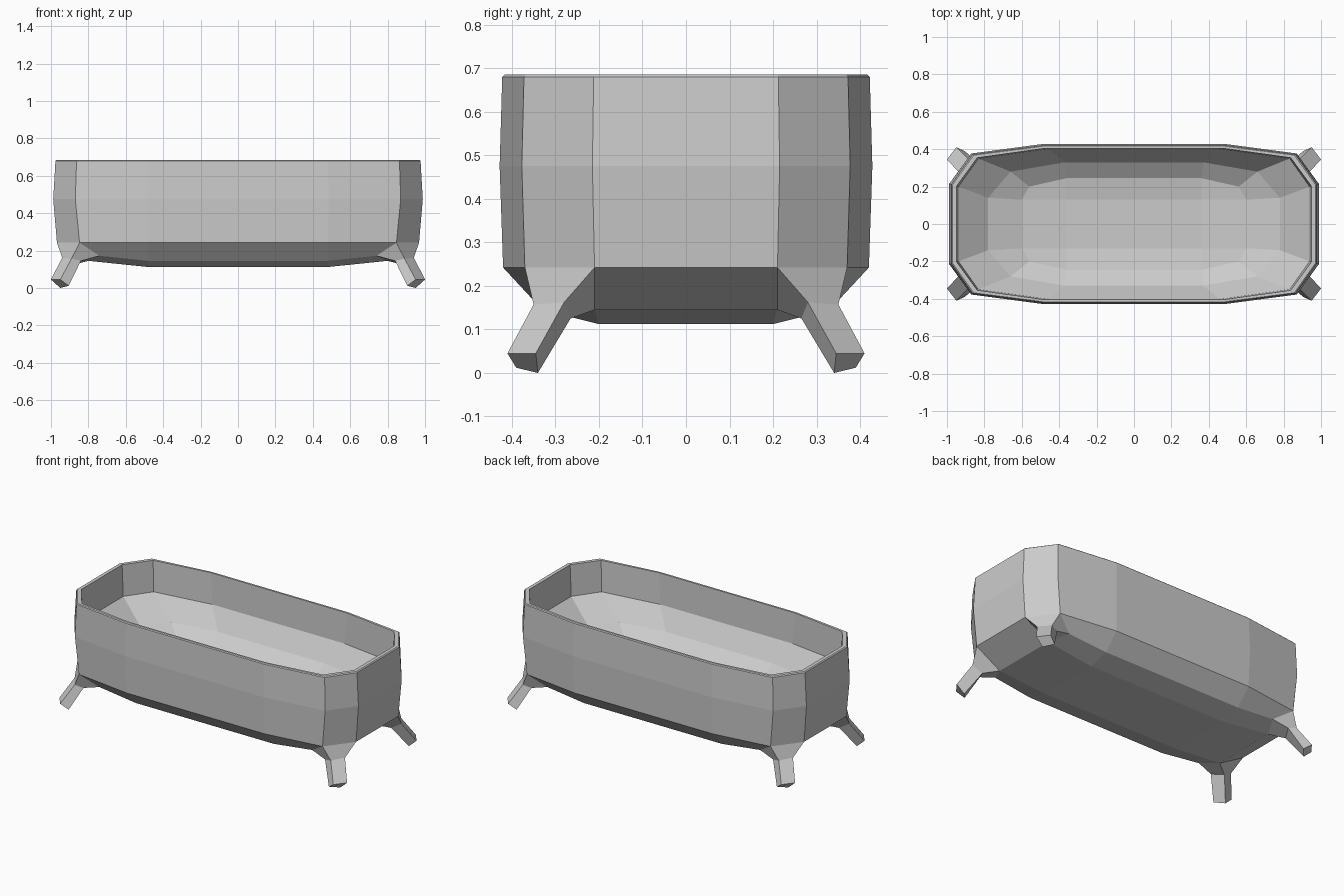
import bpy, bmesh

if "Cube" in bpy.data.objects:
    bpy.data.objects.remove(bpy.data.objects["Cube"])

bm = bmesh.new()


def verts(points):
    return [bm.verts.new(p) for p in points]


def ring(ex, ey, bx, by, cx, cy, z, corner_z=None):
    """Quarter of a twelve-sided loop: end middle, end, corner, side, side middle."""
    bz = z if corner_z is None else corner_z
    return verts([(ex, 0, z), (ex, ey, z), (bx, by, bz), (cx, cy, z), (0, cy, z)])


def band(r1, r2, skip=()):
    for i in range(len(r1) - 1):
        if i not in skip:
            bm.faces.new((r1[i], r1[i + 1], r2[i + 1], r2[i]))


def cap(r, x, y, z):
    """Close a loop with a flat centre panel."""
    e, k, s, m = verts([(x, 0, z), (x, y, z), (0, y, z), (0, 0, z)])
    bm.faces.new((r[0], r[1], k, e))
    bm.faces.new((r[1], r[2], r[3], k))
    bm.faces.new((r[3], r[4], s, k))
    bm.faces.new((e, k, s, m))


def tube(q1, q2):
    for i in range(4):
        j = (i + 1) % 4
        bm.faces.new((q1[i], q1[j], q2[j], q2[i]))


# Shell, from underside, up the outside, over the rim, down to the basin floor
under = ring(.80, .21, .74, .32, .48, .33, .145, .172)
low = ring(.968, .21, .847, .37, .48, .42, .242)
rest = [
    ring(.988, .215, .87, .377, .485, .428, .475),
    ring(.976, .212, .863, .372, .48, .422, .68),
    ring(.970, .210, .857, .368, .478, .417, .685),
    ring(.948, .203, .838, .354, .472, .405, .685),
    ring(.938, .20, .832, .350, .46, .402, .49),
    ring(.78, .14, .66, .28, .37, .33, .37),
    ring(.60, .13, .56, .20, .36, .245, .31),
]
cap(under, .48, .20, .112)
band(under, low, skip=(1, 2))
bm.faces.new((under[2], low[3], low[2]))
bm.faces.new((under[2], under[3], low[3]))
for a, b in zip([low] + rest, rest):
    band(a, b)
cap(rest[-1], .36, .13, .29)

# Splayed leg growing from the open lower corner
root = [low[2], low[1], under[1], under[2]]
knee = verts([(.89, .35, .157), (.94, .28, .162), (.88, .265, .125), (.84, .335, .145)])
foot = verts([(.95, .41, .045), (1.0, .345, .045), (.95, .34, .0), (.905, .39, .012)])
tube(root, knee)
tube(knee, foot)
bm.faces.new(foot)

# Mirror the quarter into the whole tub
for axis in ('X', 'Y'):
    bmesh.ops.mirror(bm, geom=bm.verts[:] + bm.edges[:] + bm.faces[:],
                     axis=axis, merge_dist=.0001)
    bmesh.ops.remove_doubles(bm, verts=bm.verts[:], dist=.0001)
bmesh.ops.dissolve_limit(bm, angle_limit=.005, verts=bm.verts[:], edges=bm.edges[:])
bmesh.ops.recalc_face_normals(bm, faces=bm.faces[:])

mesh = bpy.data.meshes.new("footed_tub")
bm.to_mesh(mesh)
bm.free()
bpy.context.collection.objects.link(bpy.data.objects.new("footed_tub", mesh))
